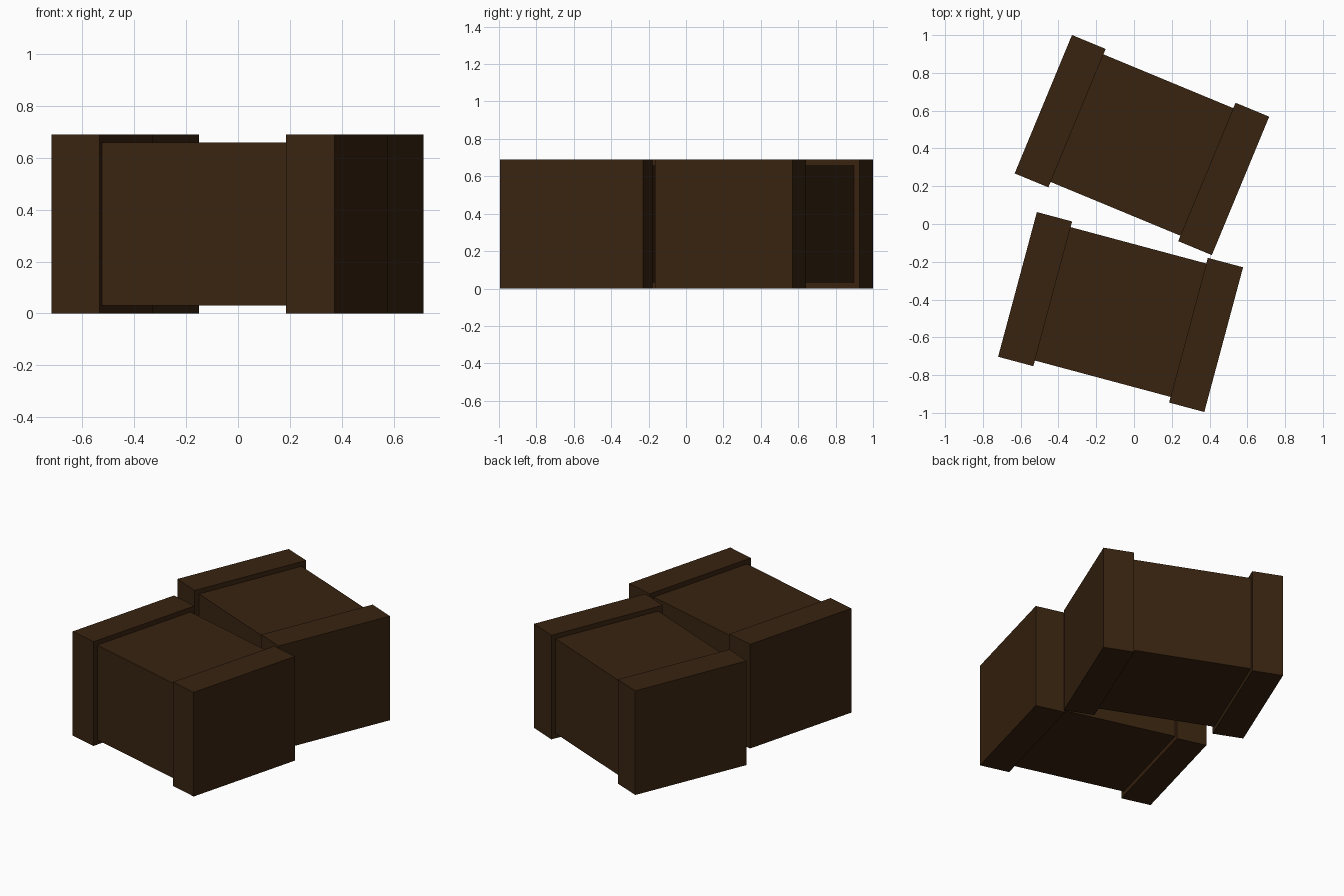
import bpy
import math
from mathutils import Matrix, Vector

if "Cube" in bpy.data.objects:
    bpy.data.objects.remove(bpy.data.objects["Cube"])

LENGTH, DEPTH, HEIGHT = 1.13, 0.793, 0.69   # overall crate size
BAND = 0.193                                # width of each end band
INSET = 0.031                               # how far the body sits inside the bands

wood = bpy.data.materials.new("dark brown wood")
wood.diffuse_color = (0.040, 0.017, 0.005, 1.0)
wood.use_nodes = True
wood.node_tree.nodes["Principled BSDF"].inputs["Base Color"].default_value = wood.diffuse_color


def box(name, size, offset_x, place):
    """Box of the given size, slid along the crate's length, then put in place."""
    bpy.ops.mesh.primitive_cube_add(size=1)
    ob = bpy.context.object
    ob.name = name
    ob.data.transform(Matrix.Translation((offset_x, 0, 0)) @ Matrix.Diagonal((*size, 1)))
    ob.matrix_world = place
    ob.data.materials.append(wood)
    return ob


def crate(name, x, y, degrees):
    place = Matrix.Translation((x, y, HEIGHT / 2)) @ Matrix.Rotation(math.radians(degrees), 4, "Z")
    # recessed body between the bands
    body_length = LENGTH - 2 * BAND + 0.004
    box(name + "_body", (body_length, DEPTH - 2 * INSET, HEIGHT - 2 * INSET), 0, place)
    # thicker bands at both ends
    for side, sign in (("left", -1), ("right", 1)):
        box(f"{name}_{side}_band", (BAND, DEPTH, HEIGHT), sign * (LENGTH - BAND) / 2, place)


crate("front_crate", -0.071, -0.466, -15)
crate("back_crate", 0.042, 0.418, -22.5)
